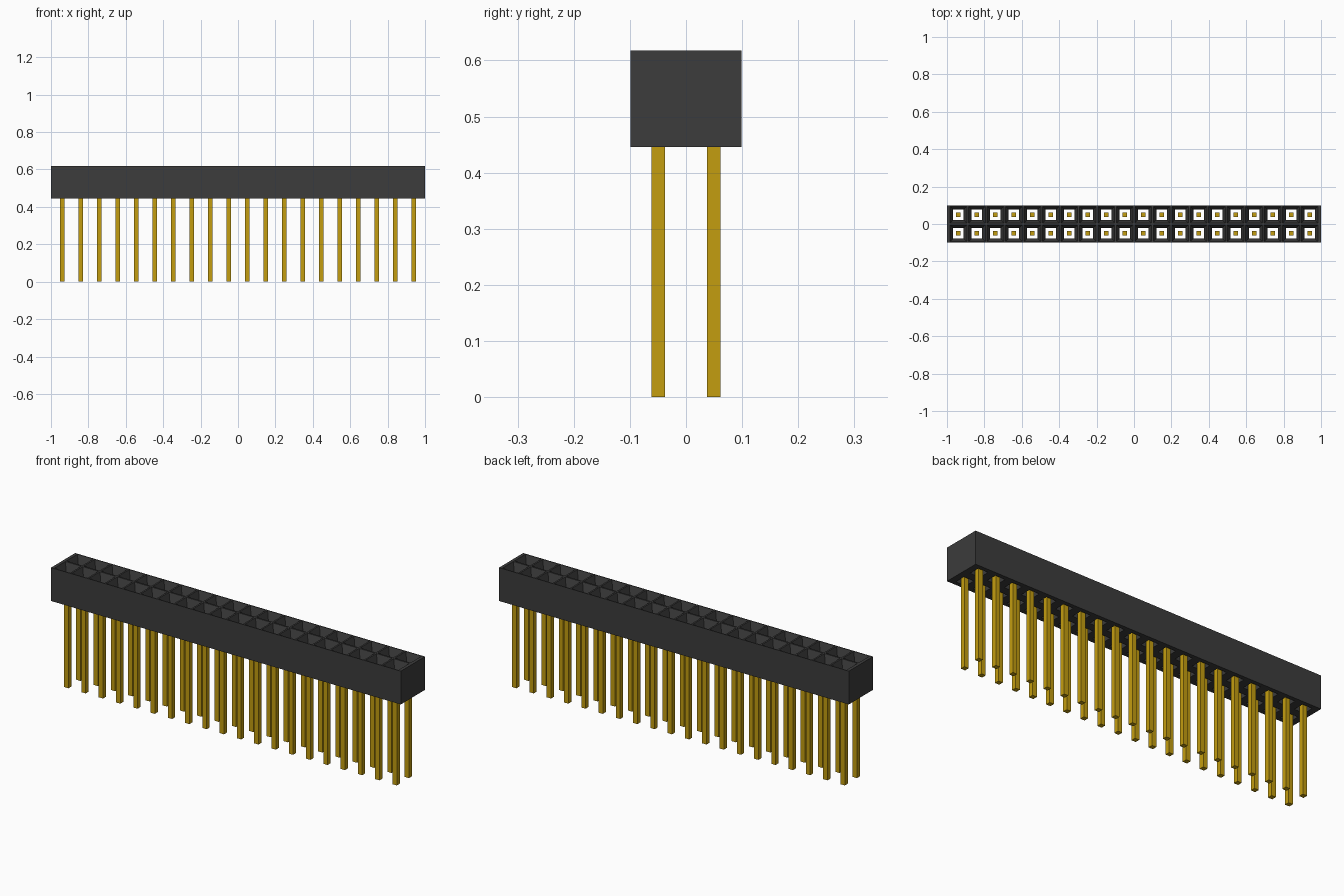
import bpy
import bmesh

cube = bpy.data.objects.get("Cube")
if cube:
    bpy.data.objects.remove(cube, do_unlink=True)

COLS, ROWS, PITCH = 20, 2, 0.0988
HALF_X, HALF_Y = 1.0, 0.0988
Z_BOTTOM, Z_TOP = 0.446, 0.618
FUNNEL_DEPTH = 0.05
MOUTH, HOLE = 0.045, 0.028      # half widths of socket mouth and through hole
PIN = 0.0245                    # pin thickness
PIN_TOP = 0.50                  # pins end inside the holes


def make_material(name, rgb):
    mat = bpy.data.materials.new(name)
    mat.use_nodes = True
    mat.diffuse_color = (*rgb, 1)
    bsdf = mat.node_tree.nodes["Principled BSDF"]
    bsdf.inputs["Base Color"].default_value = (*rgb, 1)
    bsdf.inputs["Roughness"].default_value = 0.6
    return mat


def make_object(name, bm, mat):
    mesh = bpy.data.meshes.new(name)
    bm.to_mesh(mesh)
    bm.free()
    mesh.materials.append(mat)
    obj = bpy.data.objects.new(name, mesh)
    bpy.context.collection.objects.link(obj)
    return obj


def ring(bm, x0, x1, y0, y1, z):
    return [bm.verts.new(p) for p in
            ((x0, y0, z), (x1, y0, z), (x1, y1, z), (x0, y1, z))]


black = make_material("black plastic", (0.045, 0.045, 0.045))
gold = make_material("gold metal", (0.55, 0.34, 0.005))

# Housing: one cell per socket, with a tapered mouth and a square through hole
bm = bmesh.new()
for i in range(COLS):
    for j in range(ROWS):
        cx = (i - (COLS - 1) / 2) * PITCH
        cy = (j - (ROWS - 1) / 2) * PITCH
        x0 = -HALF_X if i == 0 else cx - PITCH / 2
        x1 = HALF_X if i == COLS - 1 else cx + PITCH / 2
        y0 = -HALF_Y if j == 0 else cy - PITCH / 2
        y1 = HALF_Y if j == ROWS - 1 else cy + PITCH / 2
        rings = [ring(bm, x0, x1, y0, y1, Z_TOP)]
        for h, z in ((MOUTH, Z_TOP), (HOLE, Z_TOP - FUNNEL_DEPTH), (HOLE, Z_BOTTOM)):
            rings.append(ring(bm, cx - h, cx + h, cy - h, cy + h, z))
        rings.append(ring(bm, x0, x1, y0, y1, Z_BOTTOM))
        for a, b in zip(rings, rings[1:]):
            for k in range(4):
                n = (k + 1) % 4
                bm.faces.new((a[k], a[n], b[n], b[k]))
        # Outer walls only on the sides that face outward
        outer = (j == 0, i == COLS - 1, j == ROWS - 1, i == 0)
        top, bottom = rings[0], rings[-1]
        for k in range(4):
            if outer[k]:
                n = (k + 1) % 4
                bm.faces.new((bottom[k], bottom[n], top[n], top[k]))
bmesh.ops.remove_doubles(bm, verts=bm.verts[:], dist=0.0002)
bmesh.ops.recalc_face_normals(bm, faces=bm.faces[:])
make_object("socket_housing", bm, black)

# Pins: one square post repeated along both directions
bm = bmesh.new()
bmesh.ops.create_cube(bm, size=1.0)
for v in bm.verts:
    v.co.x = v.co.x * PIN - (COLS - 1) / 2 * PITCH
    v.co.y = v.co.y * PIN - (ROWS - 1) / 2 * PITCH
    v.co.z = (v.co.z + 0.5) * PIN_TOP
pins = make_object("contact_pins", bm, gold)
for name, count, step in (("columns", COLS, (PITCH, 0, 0)), ("rows", ROWS, (0, PITCH, 0))):
    mod = pins.modifiers.new(name, 'ARRAY')
    mod.count = count
    mod.use_relative_offset = False
    mod.use_constant_offset = True
    mod.constant_offset_displace = step
